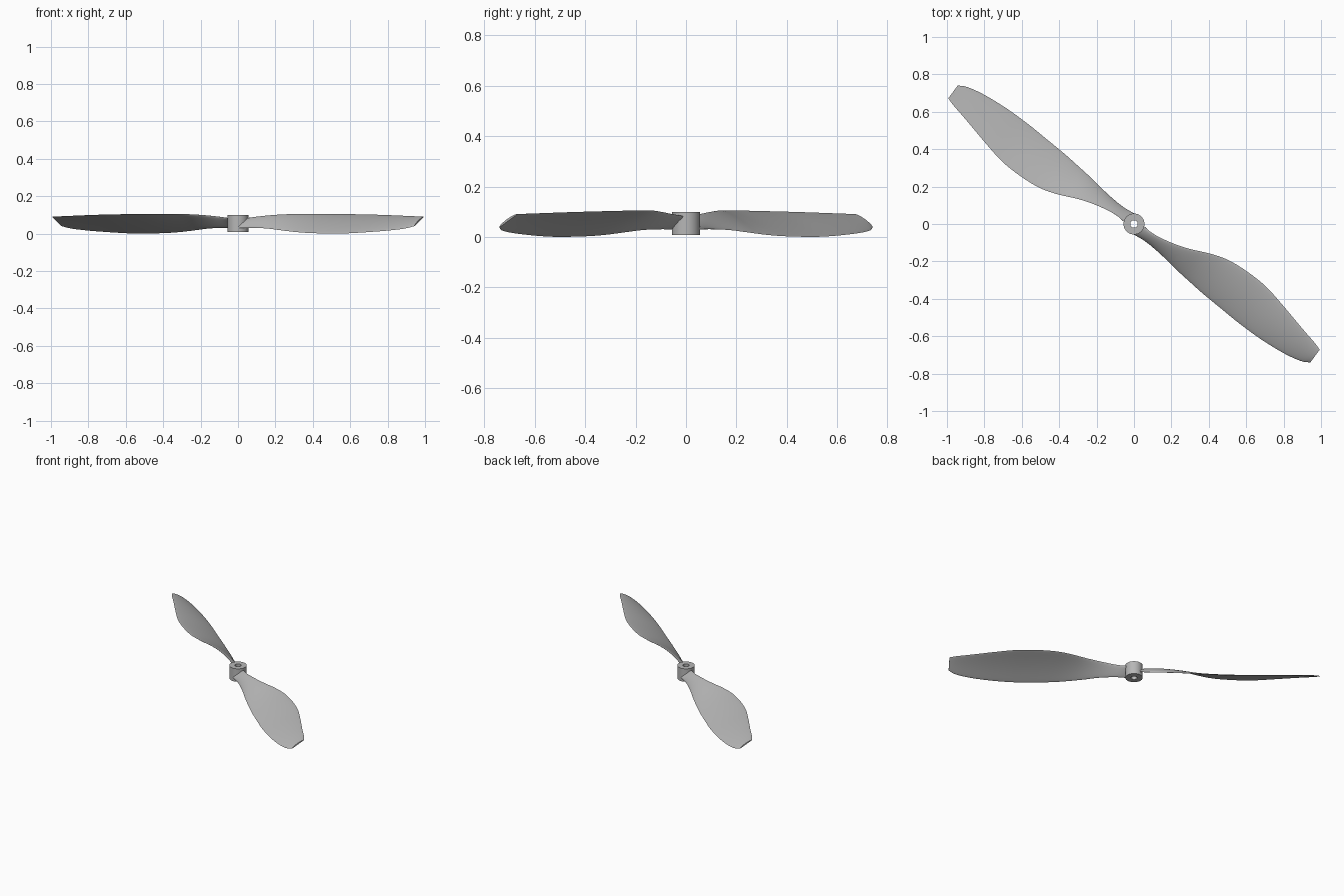
import bpy, bmesh, math
from mathutils import Vector, Matrix

default_cube = bpy.data.objects.get("Cube")
if default_cube:
    bpy.data.objects.remove(default_cube, do_unlink=True)

# One grey plastic for the whole propeller
grey = bpy.data.materials.new("grey_plastic")
grey.use_nodes = True
colour = (0.47, 0.47, 0.47, 1)
grey.diffuse_color = colour
grey.node_tree.nodes["Principled BSDF"].inputs["Base Color"].default_value = colour

SWEEP = math.radians(-36.1)     # direction of the first blade
HUB_RADIUS, HOLE_RADIUS = 0.056, 0.02
HUB_BOTTOM, HUB_TOP = 0.008, 0.1

# Blade stations: distance, raised edge (offset, height), low edge (offset, height)
STATIONS = [
    (.03, .025, .08, -.046, .03),
    (.11, .018, .09, -.039, .031),
    (.22, .037, .1, -.048, .028),
    (.32, .068, .105, -.063, .019),
    (.42, .111, .106, -.074, .01),
    (.52, .141, .105, -.084, .004),
    (.64, .151, .104, -.091, .001),
    (.77, .145, .102, -.098, .001),
    (.91, .115, .099, -.098, .007),
    (1.05, .08, .095, -.087, .016),
    (1.15, .057, .092, -.067, .027),
    (1.198, .042, .09, -.043, .04),
]


def finish(name, bm):
    bmesh.ops.recalc_face_normals(bm, faces=bm.faces)
    mesh = bpy.data.meshes.new(name)
    bm.to_mesh(mesh)
    bm.free()
    mesh.materials.append(grey)
    obj = bpy.data.objects.new(name, mesh)
    bpy.context.collection.objects.link(obj)
    bpy.ops.object.select_all(action='DESELECT')
    obj.select_set(True)
    bpy.context.view_layer.objects.active = obj
    bpy.ops.object.shade_smooth_by_angle(angle=math.radians(40))
    return obj


def smooth_stations(rows, steps):
    """Catmull-Rom interpolation between the blade stations."""
    rows = [Vector(r) for r in rows]
    padded = [2 * rows[0] - rows[1]] + rows + [2 * rows[-1] - rows[-2]]
    result = []
    for a, b, c, d in zip(padded, padded[1:], padded[2:], padded[3:]):
        for k in range(steps):
            t = k / steps
            result.append(b + (c - a) * t / 2 + (a - 2.5 * b + 2 * c - d / 2) * t ** 2
                          + (1.5 * (b - c) + (d - a) / 2) * t ** 3)
    return result + [rows[-1]]


def section(row, span=12):
    """Thin cambered loop between the two blade edges."""
    u, high_v, high_z, low_v, low_z = row
    high, low = Vector((u, high_v, high_z)), Vector((u, low_v, low_z))
    chord = high - low
    normal = Vector((0, -chord.z, chord.y)).normalized()
    thickness = 0.009 + 0.009 * max(0, 1 - u / 0.4)
    loop = []
    for k in range(2 * span):
        s = 0.5 - 0.5 * math.cos(math.pi * k / span)
        side = 1 if k < span else -1
        bulge = 4 * s * (1 - s)
        lift = 0.03 * chord.length * bulge + side * thickness / 2 * math.sqrt(bulge)
        loop.append(low + chord * s + normal * lift)
    return loop


def blade(name, angle):
    bm = bmesh.new()
    turn = Matrix.Rotation(angle, 3, 'Z')
    loops = [[bm.verts.new(turn @ p) for p in section(row)]
             for row in smooth_stations(STATIONS, 4)]
    for inner, outer in zip(loops, loops[1:]):
        for i in range(len(inner)):
            bm.faces.new((inner[i - 1], inner[i], outer[i], outer[i - 1]))
    bm.faces.new(loops[0])
    bm.faces.new(loops[-1])
    finish(name, bm)


# Hub: a rectangular wall profile spun around the shaft hole
bm = bmesh.new()
corners = [bm.verts.new((r, 0, z)) for r, z in (
    (HOLE_RADIUS, HUB_BOTTOM), (HUB_RADIUS, HUB_BOTTOM),
    (HUB_RADIUS, HUB_TOP), (HOLE_RADIUS, HUB_TOP))]
edges = [bm.edges.new((corners[i - 1], corners[i])) for i in range(4)]
bmesh.ops.spin(bm, geom=corners + edges, axis=(0, 0, 1), cent=(0, 0, 0),
               angle=math.tau, steps=48, use_merge=True)
bmesh.ops.remove_doubles(bm, verts=bm.verts, dist=0.0001)
finish("hub", bm)

# Two identical blades, half a turn apart
blade("left_blade", SWEEP)
blade("right_blade", SWEEP + math.pi)
